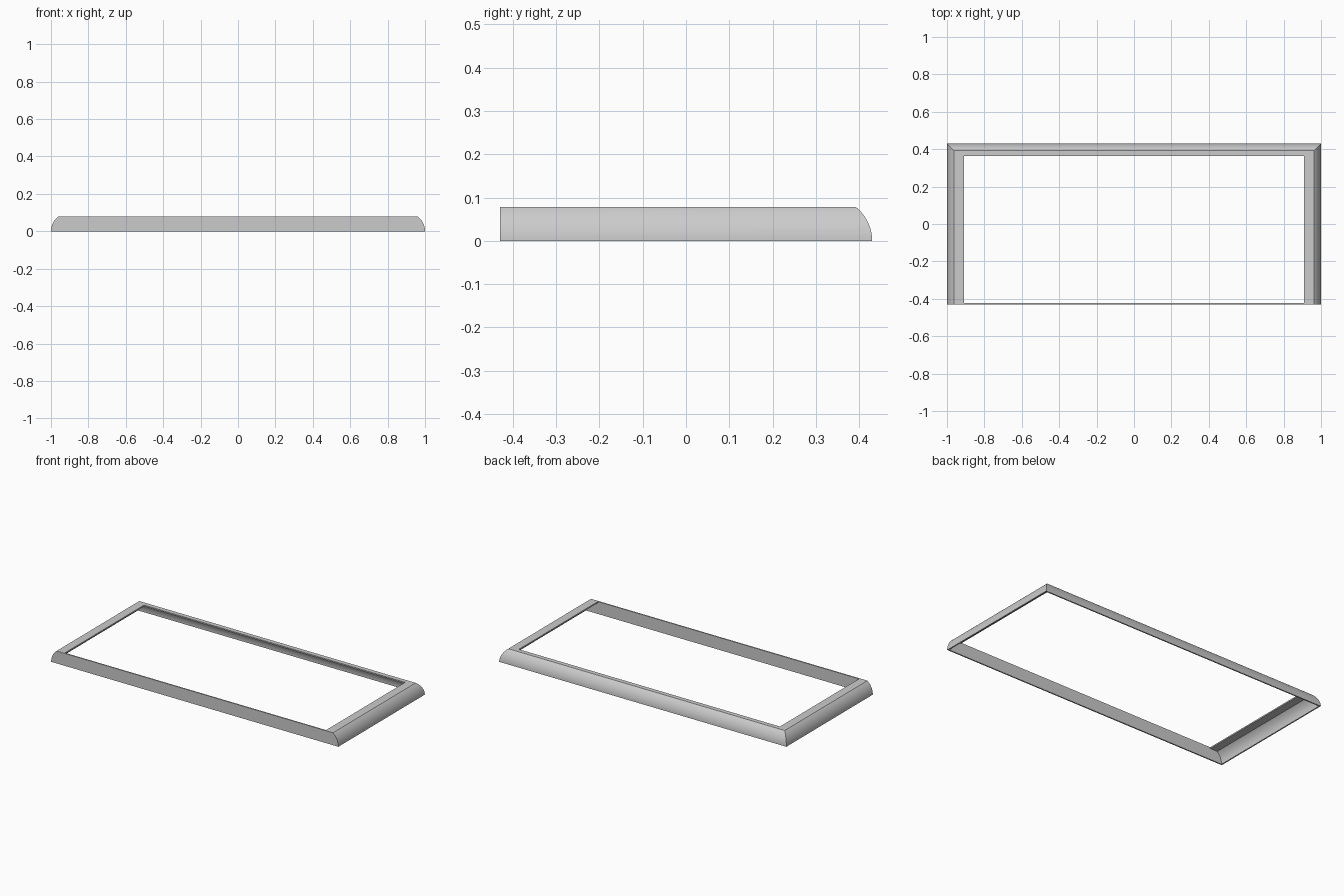
import bpy, bmesh, math

cube = bpy.data.objects.get("Cube")
if cube:
    bpy.data.objects.remove(cube)

HALF_X, HALF_Y, HEIGHT = 1.0, 0.43, 0.078
RADIUS, THICK, STEPS = 0.1, 0.008, 12
SIDE_WIDTH, BACK_WIDTH = 0.091, 0.066

grey = bpy.data.materials.new("plain_grey")
grey.use_nodes = True
colour = (0.6, 0.6, 0.6, 1)
grey.diffuse_color = colour
grey.node_tree.nodes["Principled BSDF"].inputs["Base Color"].default_value = colour


def arc(radius, top):
    """Inset and height of points up the rounded outer wall."""
    end = math.asin(top / radius)
    angles = [end * i / STEPS for i in range(STEPS + 1)]
    return [(RADIUS - radius * math.cos(a), radius * math.sin(a)) for a in angles]


def finish(name, bm):
    bmesh.ops.recalc_face_normals(bm, faces=bm.faces)
    mesh = bpy.data.meshes.new(name)
    bm.to_mesh(mesh)
    bm.free()
    mesh.materials.append(grey)
    obj = bpy.data.objects.new(name, mesh)
    bpy.context.collection.objects.link(obj)
    bpy.ops.object.select_all(action='DESELECT')
    obj.select_set(True)
    bpy.context.view_layer.objects.active = obj
    bpy.ops.object.shade_smooth_by_angle(angle=math.radians(25))


outer = arc(RADIUS, HEIGHT)
inner = arc(RADIUS - THICK, HEIGHT - THICK)

# Hollow rounded rail, mitred around the two sides and the back
section = [(d, d, z) for d, z in outer]
section += [(SIDE_WIDTH, BACK_WIDTH, HEIGHT), (SIDE_WIDTH, BACK_WIDTH, HEIGHT - THICK)]
section += [(d, d, z) for d, z in reversed(inner)]
front = -HALF_Y + THICK
bm = bmesh.new()
rings = []
for dx, dy, z in section:
    x, y = HALF_X - dx, HALF_Y - dy
    path = [(-x, front), (-x, y), (x, y), (x, front)]
    rings.append([bm.verts.new((px, py, z)) for px, py in path])
for a, b in zip(rings, rings[1:] + rings[:1]):
    for i in range(3):
        bm.faces.new((a[i], a[i + 1], b[i + 1], b[i]))
for end in (0, 3):
    bm.faces.new([ring[end] for ring in rings])
finish("rounded_rail", bm)

# Thin upright front panel with rounded ends
bm = bmesh.new()
outline = [(HALF_X - d, z) for d, z in outer]
outline += [(-x, z) for x, z in reversed(outline)]
face = bm.faces.new([bm.verts.new((x, -HALF_Y, z)) for x, z in outline])
moved = bmesh.ops.extrude_face_region(bm, geom=[face])["geom"]
verts = [v for v in moved if isinstance(v, bmesh.types.BMVert)]
bmesh.ops.translate(bm, verts=verts, vec=(0, THICK, 0))
finish("front_panel", bm)
